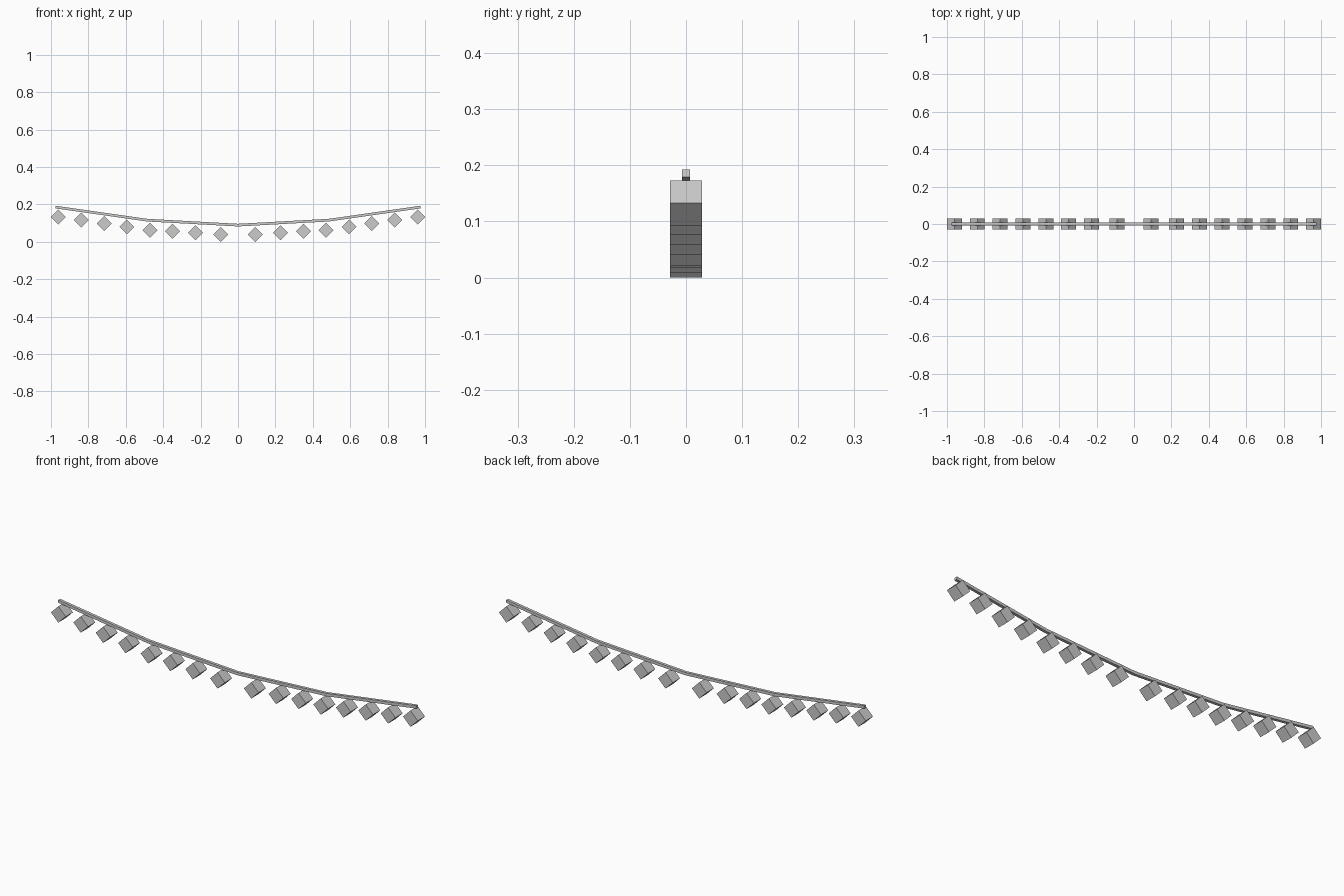
import bpy, bmesh
from mathutils import Vector, Matrix

if "Cube" in bpy.data.objects:
    bpy.data.objects.remove(bpy.data.objects["Cube"])

def finish(name, bm):
    bmesh.ops.recalc_face_normals(bm, faces=bm.faces)
    me = bpy.data.meshes.new(name)
    bm.to_mesh(me)
    bm.free()
    ob = bpy.data.objects.new(name, me)
    bpy.context.collection.objects.link(ob)
    return ob

# Sagging cord: square section swept along a five-point path
half = [(0.0, 0.0895), (0.485, 0.116), (0.976, 0.186)]
path = [Vector((-x, 0, z)) for x, z in reversed(half[1:])] + [Vector((x, 0, z)) for x, z in half]
r = 0.0071
bm = bmesh.new()
rings = []
for i, p in enumerate(path):
    a = (p - path[max(i - 1, 0)]).normalized()
    b = (path[min(i + 1, len(path) - 1)] - p).normalized()
    t = (a + b).normalized()
    n = Vector((-t.z, 0, t.x))
    rings.append([bm.verts.new(p + n * (r * u) + Vector((0, r * v, 0)))
                  for u, v in ((-1, -1), (1, -1), (1, 1), (-1, 1))])
for A, B in zip(rings, rings[1:]):
    for k in range(4):
        bm.faces.new((A[k], A[(k + 1) % 4], B[(k + 1) % 4], B[k]))
bm.faces.new(rings[0])
bm.faces.new(rings[-1])
finish("cord", bm)

# Lantern cubes standing on edge, mirrored left and right
side = 0.0566
lanterns = [(0.092, 0.040), (0.227, 0.049), (0.350, 0.057), (0.471, 0.062),
            (0.594, 0.080), (0.716, 0.098), (0.838, 0.116), (0.960, 0.133)]
for i, (x, z) in enumerate(lanterns):
    for tag, s in (("left", -1), ("right", 1)):
        bm = bmesh.new()
        bmesh.ops.create_cube(bm, size=side, matrix=Matrix.Translation((s * x, 0, z))
                              @ Matrix.Rotation(0.7853982, 4, 'Y'))
        finish(f"lantern_{tag}_{i + 1}", bm)
